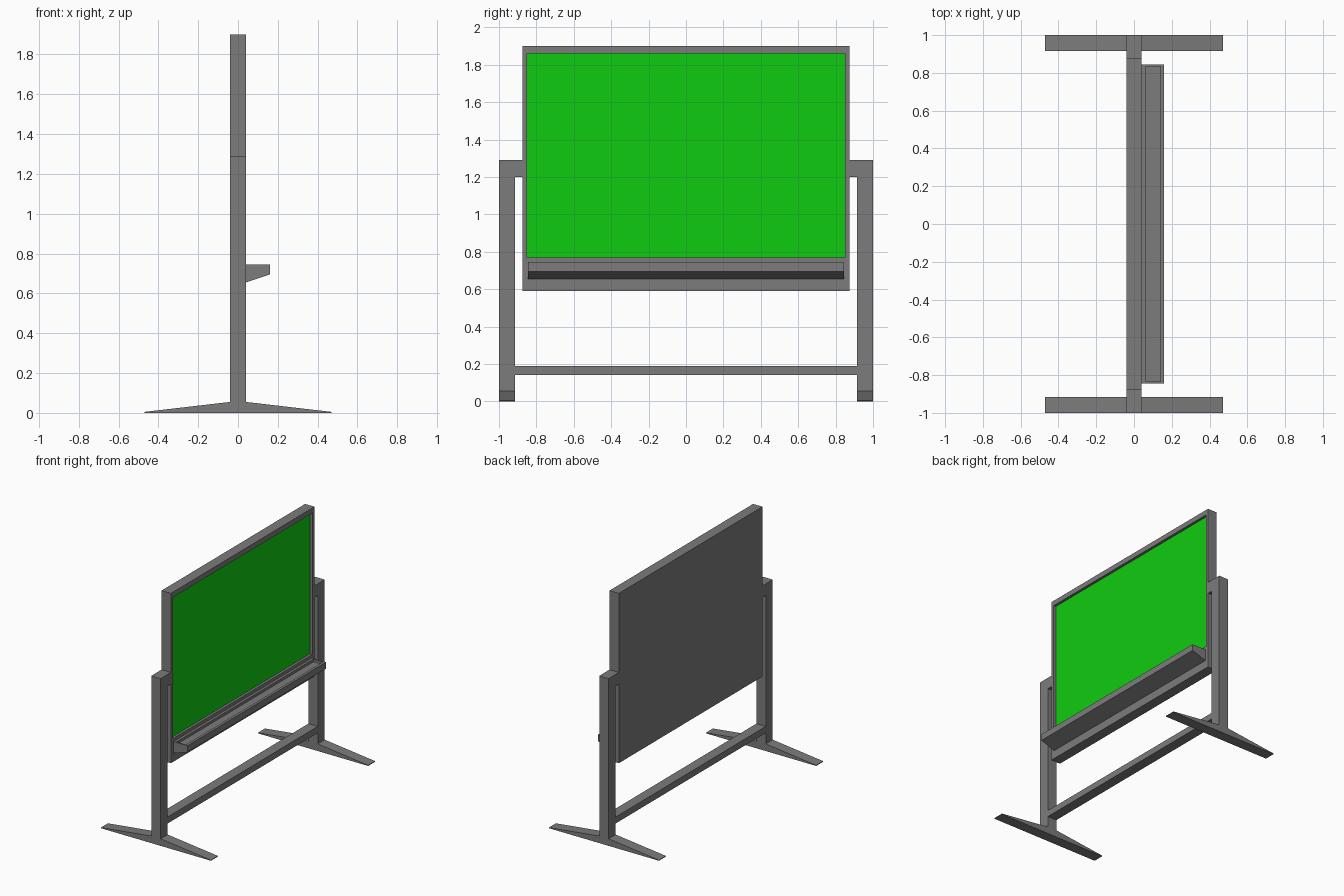
import bpy, bmesh
from mathutils import Vector

default = bpy.data.objects.get("Cube")
if default:
    bpy.data.objects.remove(default, do_unlink=True)


def make_material(name, color):
    mat = bpy.data.materials.new(name)
    mat.use_nodes = True
    mat.diffuse_color = (*color, 1)
    mat.node_tree.nodes["Principled BSDF"].inputs["Base Color"].default_value = (*color, 1)
    return mat


grey = make_material("grey metal", (0.2, 0.2, 0.2))
green = make_material("green board", (0.005, 0.6, 0.005))


def finish(name, bm, *mats):
    bmesh.ops.recalc_face_normals(bm, faces=bm.faces)
    mesh = bpy.data.meshes.new(name)
    bm.to_mesh(mesh)
    bm.free()
    for mat in mats:
        mesh.materials.append(mat)
    obj = bpy.data.objects.new(name, mesh)
    bpy.context.collection.objects.link(obj)
    return obj


def prism(profile, y0, y1):
    """Solid from an (x, z) outline swept along y."""
    bm = bmesh.new()
    face = bm.faces.new([bm.verts.new((x, y0, z)) for x, z in profile])
    swept = bmesh.ops.extrude_face_region(bm, geom=[face])
    verts = [v for v in swept["geom"] if isinstance(v, bmesh.types.BMVert)]
    bmesh.ops.translate(bm, verts=verts, vec=(0, y1 - y0, 0))
    bmesh.ops.recalc_face_normals(bm, faces=bm.faces)
    return bm


def box(x0, x1, y0, y1, z0, z1):
    return prism([(x0, z0), (x1, z0), (x1, z1), (x0, z1)], y0, y1)


def recess(bm, direction, low, high, depth):
    """Sink a rectangle spanning low..high into the face looking along direction."""
    direction = Vector(direction)
    bm.normal_update()
    face = max(bm.faces, key=lambda f: f.normal.dot(direction))
    center = face.calc_center_median()
    bmesh.ops.inset_individual(bm, faces=[face], thickness=0.01)
    for v in face.verts:
        for axis in range(3):
            if not direction[axis]:
                v.co[axis] = low[axis] if v.co[axis] < center[axis] else high[axis]
    floor = bmesh.ops.extrude_discrete_faces(bm, faces=[face])["faces"][0]
    bmesh.ops.translate(bm, verts=floor.verts, vec=-direction * depth)
    return floor


T = 0.04  # half thickness of the frame and stand

# Board with raised rim and sunken writing surface
bm = box(-T, T, -0.875, 0.875, 0.59, 1.90)
surface = recess(bm, (1, 0, 0), (0, -0.85, 0.77), (0, 0.85, 1.86), 0.02)
surface.material_index = 1
finish("board", bm, grey, green)

# Chalk tray with sloped underside and shallow trough
bm = prism([(T, 0.655), (0.16, 0.695), (0.16, 0.745), (T, 0.745)], -0.845, 0.845)
recess(bm, (0, 0, 1), (0.06, -0.835, 0), (0.14, 0.835, 0), 0.02)
finish("chalk_tray", bm, grey)

# Stand: post, bracket and tapered foot on each side
foot = [(-0.47, 0), (0.47, 0), (0.47, 0.005), (T, 0.055), (-T, 0.055), (-0.47, 0.005)]
for side, s in (("left", 1), ("right", -1)):
    inner, outer = 0.915 * s, 1.0 * s
    lo, hi = sorted((inner, outer))
    finish(side + "_post", box(-T, T, lo, hi, 0.055, 1.29), grey)
    lo_b, hi_b = sorted((0.875 * s, inner))
    finish(side + "_bracket", box(-T, T, lo_b, hi_b, 1.2, 1.29), grey)
    finish(side + "_foot", prism(foot, lo, hi), grey)

# Lower crossbar
finish("crossbar", box(-T, T, -0.915, 0.915, 0.14, 0.19), grey)
